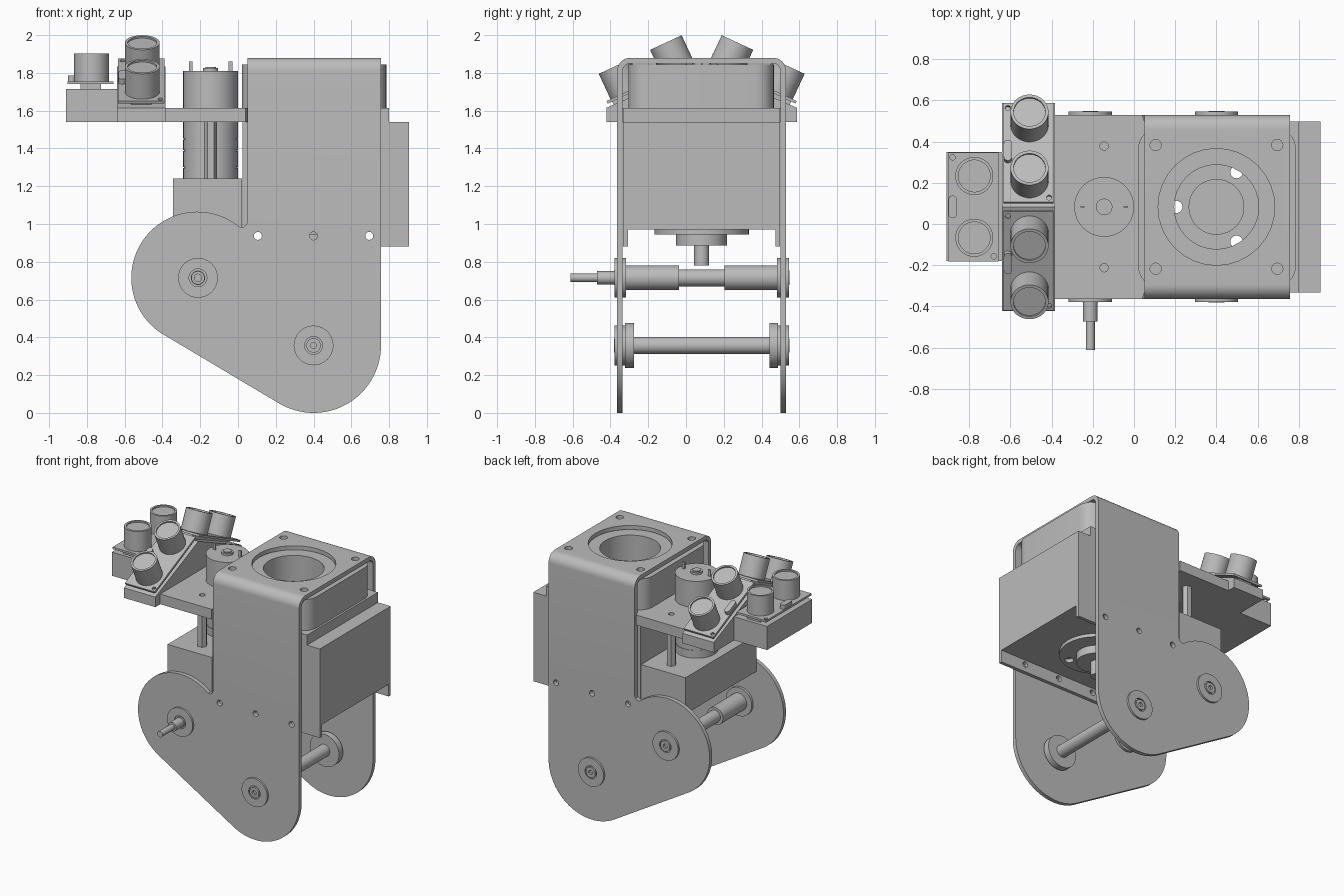
import bpy, bmesh, math
from mathutils import Matrix, Vector

if "Cube" in bpy.data.objects:
    bpy.data.objects.remove(bpy.data.objects["Cube"])

grey = bpy.data.materials.new("plain_grey")
grey.use_nodes = True
COLOUR = (0.5, 0.5, 0.5, 1)
grey.diffuse_color = COLOUR
grey.node_tree.nodes["Principled BSDF"].inputs["Base Color"].default_value = COLOUR

MID = 0.083                          # y of the bracket's middle plane
UP = Matrix.Identity(4)
ALONG_Y = Matrix.Rotation(-math.pi / 2, 4, "X")
ALONG_X = Matrix.Rotation(math.pi / 2, 4, "Y")
parts = []


def finish(name, bm, matrix=UP):
    bmesh.ops.remove_doubles(bm, verts=bm.verts, dist=1e-5)
    bmesh.ops.recalc_face_normals(bm, faces=bm.faces)
    mesh = bpy.data.meshes.new(name)
    bm.to_mesh(mesh)
    bm.free()
    mesh.transform(matrix)
    mesh.materials.append(grey)
    ob = bpy.data.objects.new(name, mesh)
    bpy.context.collection.objects.link(ob)
    parts.append(ob)
    return ob


def box(name, x, y, z, frame=UP):
    bm = bmesh.new()
    bmesh.ops.create_cube(bm, size=1)
    lo, hi = Vector((x[0], y[0], z[0])), Vector((x[1], y[1], z[1]))
    fit = Matrix.Translation((lo + hi) / 2) @ Matrix.Diagonal((*(hi - lo), 1))
    return finish(name, bm, frame @ fit)


def lathe(name, profile, at, axis=UP, sides=48):
    """Spin (radius, height) points around the axis."""
    bm = bmesh.new()
    vs = [bm.verts.new((r, 0, h)) for r, h in profile]
    es = [bm.edges.new(p) for p in zip(vs, vs[1:])]
    bmesh.ops.spin(bm, geom=vs + es, cent=(0, 0, 0), axis=(0, 0, 1),
                   angle=math.tau, steps=sides, use_merge=False)
    return finish(name, bm, Matrix.Translation(at) @ axis)


def cyl(name, r, a, b, at, axis=UP, sides=48):
    return lathe(name, [(0, a), (r, a), (r, b), (0, b)], at, axis, sides)


def prism(name, points, a, b, matrix=UP):
    """Extrude a flat outline from a to b along local z."""
    bm = bmesh.new()
    face = bm.faces.new([bm.verts.new((u, v, a)) for u, v in points])
    new = bmesh.ops.extrude_face_region(bm, geom=[face])["geom"]
    bmesh.ops.translate(bm, vec=(0, 0, b - a),
                        verts=[g for g in new if isinstance(g, bmesh.types.BMVert)])
    return finish(name, bm, matrix)


def arc(u, v, r, start, end, steps):
    angles = [math.radians(start + (end - start) * i / steps) for i in range(steps + 1)]
    return [(u + r * math.cos(t), v + r * math.sin(t)) for t in angles]


def rounded(x, y, r):
    return (arc(x[1] - r, y[1] - r, r, 0, 90, 8) + arc(x[0] + r, y[1] - r, r, 90, 180, 8)
            + arc(x[0] + r, y[0] + r, r, 180, 270, 8) + arc(x[1] - r, y[0] + r, r, 270, 360, 8))


def combine(ob, other, operation="DIFFERENCE"):
    mod = ob.modifiers.new("cut", "BOOLEAN")
    mod.operation, mod.solver, mod.object = operation, "EXACT", other
    bpy.context.view_layer.objects.active = ob
    bpy.ops.object.modifier_apply(modifier=mod.name)
    parts.remove(other)
    bpy.data.objects.remove(other)


def drill(ob, r, a, b, spots, axis=UP):
    for at in spots:
        combine(ob, cyl("drill", r, a, b, at, axis, 32))


# Bent sheet bracket: side outline intersected with a rounded U section
XZ = Matrix(((1, 0, 0, 0), (0, 0, 1, 0), (0, 1, 0, 0), (0, 0, 0, 1)))
YZ = Matrix(((0, 0, 1, 0), (1, 0, 0, 0), (0, 1, 0, 0), (0, 0, 0, 1)))
outline = (arc(-0.215, 0.715, 0.35, 50, 240, 56) + arc(0.4, 0.357, 0.357, 240, 360, 40)
           + [(0.757, 1.95), (0.05, 1.95), (0.05, 1.015), (0.044, 0.995), (0.03, 0.985)])
section = ([(-0.365, -0.1)] + arc(-0.295, 1.81, 0.07, 180, 90, 10)
           + arc(0.46, 1.81, 0.07, 90, 0, 10) + [(0.53, -0.1), (0.5, -0.1)]
           + arc(0.46, 1.81, 0.04, 0, 90, 10) + arc(-0.295, 1.81, 0.04, 90, 180, 10)
           + [(-0.335, -0.1)])
bracket = prism("side_bracket", outline, -0.5, 0.7, XZ)
combine(bracket, prism("u_section", section, -0.7, 0.9, YZ), "INTERSECT")
CENTRE = (0.4, MID, 0)
drill(bracket, 0.283, 1.7, 2, [CENTRE])
drill(bracket, 0.027, 1.8, 2, [(0.4 + i * 0.295, MID + j * 0.3, 0)
                               for i in (-1, 1) for j in (-1, 1)])
FLANGE_HOLES = [(x, 0, 0.937) for x in (0.105, 0.4, 0.695)]
drill(bracket, 0.021, -0.6, 0.8, FLANGE_HOLES, ALONG_Y)

# Main motor housing, bored from the top
upper = prism("upper_housing", rounded((0.02, 0.785), (-0.305, 0.465), 0.1), 1.615, 1.845)
lower = box("lower_housing", (0.025, 0.905), (-0.333, 0.498), (0.97, 1.54))
shelf_outline = [(0.8, -0.333), (0.8, 0.498), (0.05, 0.498), (0.04, 0.53), (-0.383, 0.53),
                 (-0.383, 0.588), (-0.64, 0.588), (-0.64, -0.422), (-0.383, -0.422),
                 (-0.383, -0.365), (0.04, -0.365), (0.05, -0.333)]
shelf = prism("shelf_plate", shelf_outline, 1.54, 1.615)
for ob in (upper, lower, shelf):
    drill(ob, 0.205, 0.9, 1.95, [CENTRE])
drill(shelf, 0.02, 1.5, 1.7, [(-0.145, MID + s * 0.295, 0) for s in (-1, 1)])
for name, y in (("front_flange", -0.333), ("rear_flange", 0.473)):
    flange = box(name, (0.025, 0.905), (y, y + 0.025), (0.88, 0.97))
    drill(flange, 0.021, -0.6, 0.8, FLANGE_HOLES, ALONG_Y)

# Output disc, hub and shaft under the housing
disc = cyl("output_disc", 0.25, 0.945, 0.972, CENTRE)
drill(disc, 0.03, 0.9, 1, [(0.4 + u, MID + v, 0) for u, v in arc(0, 0, 0.195, 60, 300, 2)])
lathe("output_hub", [(0, 0.99), (0.135, 0.99), (0.135, 0.885), (0.04, 0.885),
                     (0.04, 0.78), (0, 0.78)], CENTRE)

# Small motor with its gearbox, posts and terminals
MOTOR = (-0.145, MID, 0)
box("gearbox", (-0.345, 0.02), (-0.333, 0.498), (0.97, 1.24))
groove = []
for z in (1.3, 1.39, 1.45):
    groove += [(0.145, z - 0.003), (0.142, z - 0.003), (0.142, z + 0.003), (0.145, z + 0.003)]
lathe("small_motor", [(0, 1.24), (0.145, 1.24)] + groove
      + [(0.145, 1.81), (0.04, 1.81), (0.04, 1.825), (0.028, 1.825), (0.028, 1.832), (0, 1.832)],
      MOTOR)
for s, side in ((-1, "right"), (1, "left")):
    x = MOTOR[0] + s * 0.105
    box(side + "_terminal", (x - 0.01, x + 0.01), (MID - 0.004, MID + 0.004), (1.8, 1.86))
for s, side in ((-1, "front"), (1, "rear")):
    cyl(side + "_post", 0.034, 1.24, 1.54, (-0.145, MID + s * 0.295, 0), UP, 6)

# Axles with flanged bearings, mirrored about the middle plane
UPPER, LOWER = (-0.212, MID, 0.715), (0.4, MID, 0.357)
lathe("upper_axle", [(0, -0.695), (0.022, -0.695), (0.022, -0.555), (0.035, -0.555),
                     (0.035, -0.4), (0.065, -0.4), (0.065, -0.12), (0.045, -0.12),
                     (0.045, 0.12), (0.065, 0.12), (0.065, 0.43), (0, 0.43)], UPPER, ALONG_Y)
cyl("lower_axle", 0.045, -0.45, 0.45, LOWER, ALONG_Y)
for s, side in ((-1, "front"), (1, "rear")):
    facing = ALONG_Y if s > 0 else ALONG_Y @ Matrix.Rotation(math.pi, 4, "X")
    for level, at in (("upper", UPPER), ("lower", LOWER)):
        lathe(f"{level}_{side}_bearing",
              [(0, 0.4), (0.105, 0.4), (0.105, 0.462), (0.047, 0.462), (0.047, 0.452),
               (0.038, 0.452), (0.038, 0.465), (0.016, 0.465), (0.016, 0.45), (0, 0.45)],
              at, facing)
    cyl(side + "_collar", 0.12, 0.358, 0.405, LOWER, facing)


# Twin-can sensor boards
def sensor(name, at, tilt):
    frame = Matrix.Translation(at) @ Matrix.Rotation(math.radians(tilt), 4, "X")
    board = box(name + "_board", (-0.122, 0.122), (-0.265, 0.265), (-0.015, 0))
    drill(board, 0.013, -0.1, 0.1, [(s * -0.1, s * 0.24, 0) for s in (-1, 1)])
    board.data.transform(frame)
    box(name + "_spacer", (-0.055, 0.055), (-0.24, 0.24), (-0.055, -0.01), frame)
    pill = prism(name + "_crystal", rounded((-0.12, -0.08), (-0.055, 0.055), 0.0199), 0, 0.03)
    pill.data.transform(frame)
    for s, side in ((-1, "front"), (1, "rear")):
        can = lathe(f"{name}_{side}_can",
                    [(0, 0), (0.092, 0), (0.092, 0.148), (0.077, 0.148), (0.077, 0.138), (0, 0.138)],
                    (0.005, s * 0.15, 0))
        can.data.transform(frame)


box("end_mount", (-0.91, -0.64), (-0.18, 0.35), (1.54, 1.715))
roof = [(-0.422, 1.615), (0.588, 1.615), (MID, 1.835)]
prism("roof_mount", roof, -0.64, -0.383, YZ)
sensor("end_sensor", (-0.78, MID, 1.755), 0)
sensor("front_sensor", (-0.512, -0.18, 1.763), 25)
sensor("rear_sensor", (-0.512, 2 * MID + 0.18, 1.763), -25)

# Smooth round surfaces, keep edges sharp
bpy.ops.object.select_all(action="DESELECT")
for ob in parts:
    ob.select_set(True)
bpy.context.view_layer.objects.active = parts[0]
bpy.ops.object.shade_smooth_by_angle(angle=math.radians(30))
